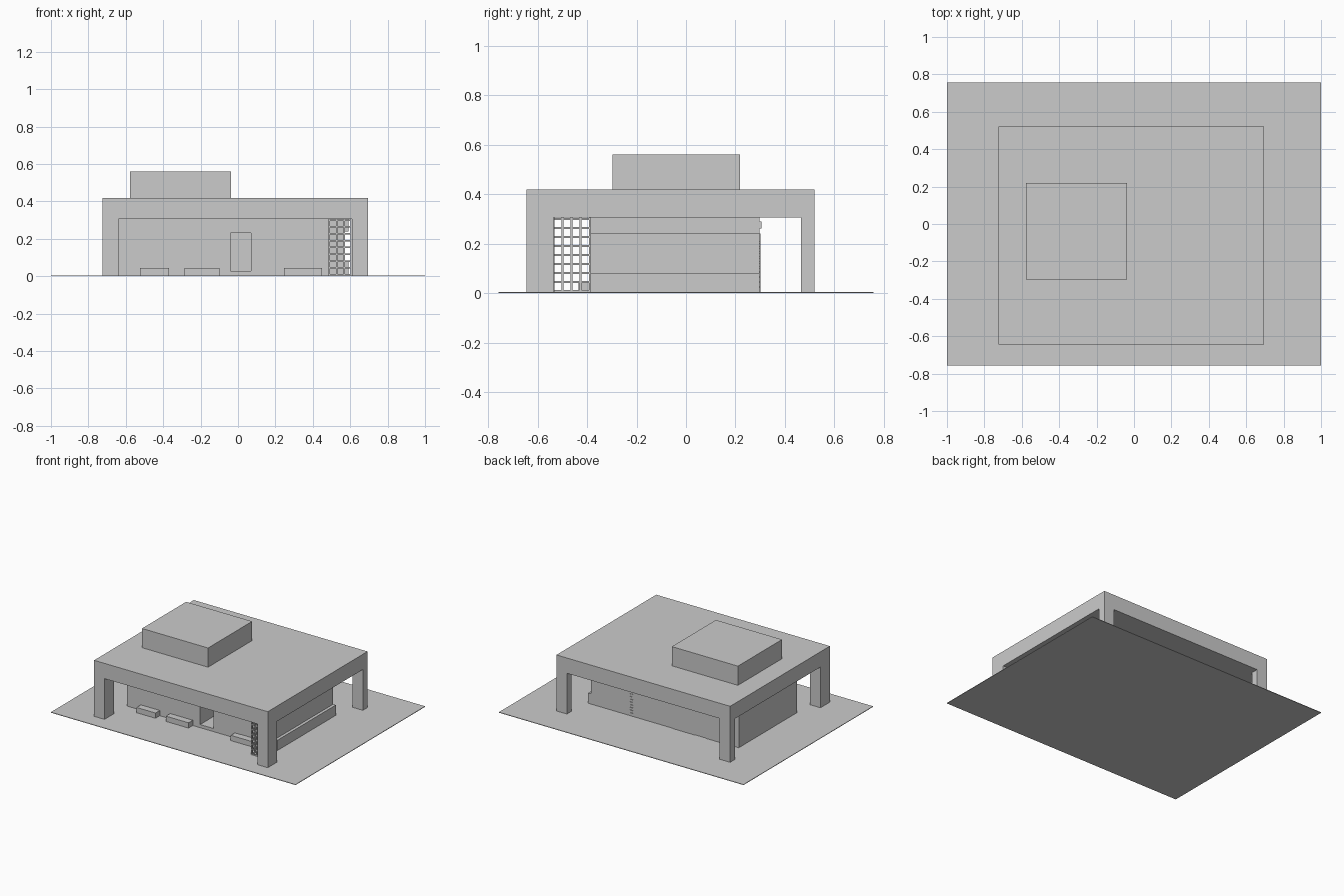
import bpy, bmesh
from mathutils import Matrix, Vector

if "Cube" in bpy.data.objects:
    bpy.data.objects.remove(bpy.data.objects["Cube"])


def boxes(name, ranges):
    """One object made of boxes given as (x0, x1, y0, y1, z0, z1)."""
    bm = bmesh.new()
    for x0, x1, y0, y1, z0, z1 in ranges:
        mid = Vector(((x0 + x1) / 2, (y0 + y1) / 2, (z0 + z1) / 2))
        size = Matrix.Diagonal((x1 - x0, y1 - y0, z1 - z0, 1))
        bmesh.ops.create_cube(bm, size=1, matrix=Matrix.Translation(mid) @ size)
    mesh = bpy.data.meshes.new(name)
    bm.to_mesh(mesh)
    bm.free()
    ob = bpy.data.objects.new(name, mesh)
    bpy.context.collection.objects.link(ob)
    return ob


def cut(target, *rng):
    """Subtract a box from the target and discard the cutter."""
    cutter = boxes("cutter", [rng])
    cutter.hide_render = True
    mod = target.modifiers.new("cut", 'BOOLEAN')
    mod.operation, mod.solver, mod.object = 'DIFFERENCE', 'EXACT', cutter
    bpy.context.view_layer.objects.active = target
    bpy.ops.object.modifier_apply(modifier=mod.name)
    bpy.data.objects.remove(cutter)


# Ground slab
boxes("ground_slab", [(-1, 1, -0.757, 0.757, 0, 0.004)])

# Canopy roof on four corner legs: a block with two crossing tunnels
canopy = boxes("canopy_roof", [(-0.725, 0.695, -0.645, 0.52, 0.002, 0.418)])
cut(canopy, -0.64, 0.61, -1, 1, -0.1, 0.305)
cut(canopy, -1, 1, -0.535, 0.465, -0.1, 0.305)

# Rooftop block
boxes("rooftop_block", [(-0.577, -0.037, -0.297, 0.218, 0.415, 0.56)])

# Building under the canopy, with door recess and long side window recess
house = boxes("building", [(-0.64, 0.592, -0.385, 0.298, 0.002, 0.307)])
cut(house, -0.04, 0.07, -0.5, -0.17, 0.027, 0.232)
cut(house, 0.57, 0.7, -0.5, 0.5, 0.08, 0.238)

# Front planters
boxes("front_planters", [(a, b, -0.435, -0.385, 0.002, 0.043)
                         for a, b in ((-0.525, -0.37), (-0.285, -0.1), (0.245, 0.45))])

# Thin window panels on the front
boxes("front_panels", [(0.18, 0.295, -0.388, -0.38, 0.02, 0.3)])

# Rear doors, lamp and ladder
boxes("rear_doors", [(a, b, 0.295, 0.302, 0.004, 0.24)
                     for a, b in ((-0.284, -0.1), (-0.49, -0.375))])
boxes("rear_lamp", [(0.54, 0.59, 0.295, 0.306, 0.26, 0.29)])
boxes("rear_ladder", [(0.223, 0.247, 0.295, 0.302, z / 50 + 0.02, z / 50 + 0.028)
                      for z in range(10)])

# Lattice screens beside the front right leg
ROWS, T = 8, 0.004
bars = []
for i in range(4):
    x = 0.489 + i * 0.039
    bars.append((x - T, x + T, -0.539, -0.531, 0.002, 0.306))
for i in range(5):
    y = -0.535 + i * 0.0365
    bars.append((0.485, 0.493, y - T, y + T, 0.002, 0.306))
for i in range(ROWS + 1):
    z = 0.008 + i * 0.0365
    bars.append((0.485, 0.61, -0.539, -0.531, z - T, z + T))
    bars.append((0.485, 0.493, -0.539, -0.385, z - T, z + T))
boxes("lattice_screen", bars)
